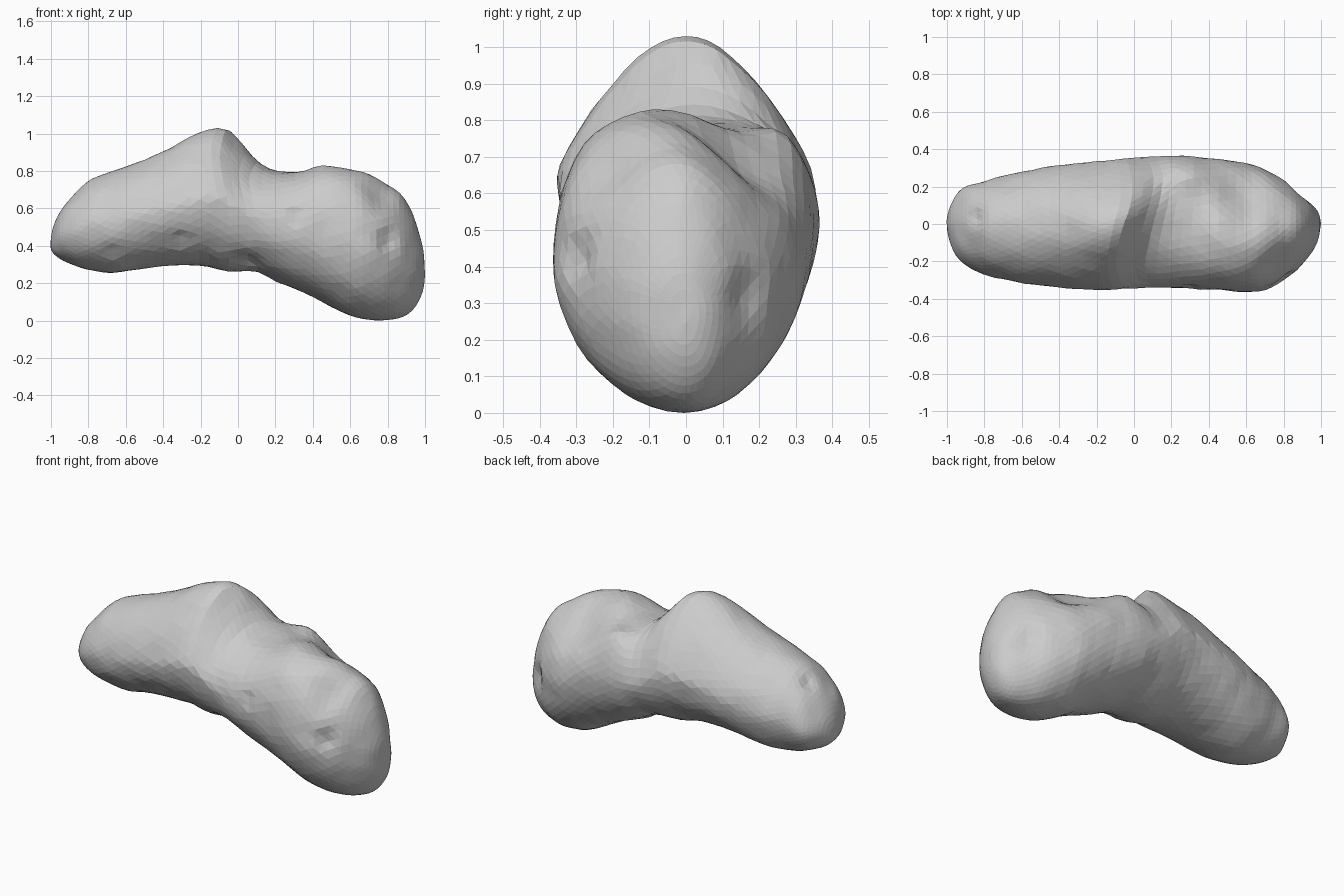
import bpy, bmesh, math
from mathutils import Vector, noise

if "Cube" in bpy.data.objects:
    bpy.data.objects.remove(bpy.data.objects["Cube"])

# Outline curves along x, read as (x, value)
TOP = [(-1, .40), (-.97, .55), (-.9, .65), (-.8, .745), (-.7, .79), (-.55, .845), (-.4, .91), (-.25, .985),
       (-.1, 1.035), (-.04, 1.01), (.03, .92), (.1, .845), (.2, .805), (.32, .80), (.46, .83), (.6, .81),
       (.7, .79), (.8, .735), (.87, .68), (.93, .58), (.97, .46), (1, .25)]
BOTTOM = [(-1, .40), (-.95, .33), (-.9, .305), (-.8, .272), (-.65, .258), (-.45, .29), (-.2, .295),
          (-.05, .265), (.1, .265), (.2, .215), (.4, .13), (.55, .05), (.65, .015), (.75, .003),
          (.85, .012), (.92, .045), (.97, .11), (1, .25)]
BACK = [(-1, 0), (-.95, .15), (-.9, .2), (-.8, .228), (-.6, .28), (-.4, .315), (-.2, .335), (0, .355),
        (.2, .362), (.4, .352), (.6, .325), (.7, .29), (.8, .235), (.9, .155), (.97, .085), (1, 0)]
FRONT = [(-1, 0), (-.95, -.17), (-.9, -.22), (-.8, -.27), (-.6, -.315), (-.4, -.34), (-.2, -.352),
         (0, -.345), (.2, -.34), (.4, -.35), (.63, -.362), (.72, -.345), (.8, -.305), (.9, -.215),
         (.97, -.12), (1, 0)]
# Sideways lean of the upper half, and how much it narrows upwards
SKEW = [(-1, 0), (-.1, 0), (.2, .01), (.4, -.05), (.6, -.08), (.75, -.05), (.9, 0), (1, 0)]
TAPER = [(-1, 0), (-.6, .1), (-.3, .25), (-.1, .38), (.05, .25), (.2, -.06), (.5, 0), (.7, .05), (1, 0)]


def angle(x):
    return math.acos(max(-1, min(1, -x)))


def curve(keys, t):
    """Smooth interpolation in angle space, which rounds the two ends."""
    p = [(angle(x), v) for x, v in keys]
    i = 0
    while i < len(p) - 2 and t > p[i + 1][0]:
        i += 1

    def slope(j):
        a, b = p[max(j - 1, 0)], p[min(j + 1, len(p) - 1)]
        return (b[1] - a[1]) / (b[0] - a[0])
    h = p[i + 1][0] - p[i][0]
    u = (t - p[i][0]) / h
    return ((2*u**3 - 3*u*u + 1) * p[i][1] + (u**3 - 2*u*u + u) * h * slope(i)
            + (3*u*u - 2*u**3) * p[i + 1][1] + (u**3 - u*u) * h * slope(i + 1))


# Dents and bumps: centre, radius, push vector
DENTS = [((.58, .17, .73), .20, (0, -.01, -.06)), ((.30, .26, .70), .15, (0, .01, .055)),
         ((.78, -.22, .70), .18, (-.02, .02, -.03)),
         ((.80, -.31, .43), .08, (-.01, .025, 0)), ((.30, -.33, .55), .06, (0, .02, 0)),
         ((-.68, -.27, .35), .07, (0, .015, .015)), ((-.85, .04, .71), .05, (0, 0, -.025)),
         ((.04, -.2, .30), .08, (0, .02, .03)), ((.90, .19, .32), .10, (-.02, -.015, 0)),
         ((-.3, -.3, .42), .06, (0, .012, .01))]


def weather(co):
    out = co.copy()
    for c, r, push in DENTS:
        d = (co - Vector(c)).length / r
        if d < 1.5:
            out += Vector(push) * math.exp(-2 * d * d)
    return out + noise.noise_vector(co * 9) * .006


# Asteroid body: egg-shaped sections lofted along x
RINGS, SIDES = 60, 44
bm = bmesh.new()
rings = []
for i in range(1, RINGS):
    t = math.pi * i / RINGS
    top, bot = curve(TOP, t), curve(BOTTOM, t)
    back, front = curve(BACK, t), curve(FRONT, t)
    skew, taper = curve(SKEW, t), curve(TAPER, t)
    mid, yc, hw, hz = (top + bot) / 2, (back + front) / 2, (back - front) / 2, (top - bot) / 2
    ring = []
    for k in range(SIDES):
        a = 2 * math.pi * (k + .5 * (i % 2)) / SIDES
        c, s = math.cos(a), math.sin(a)
        x = -math.cos(t)
        y = yc + hw * c * (1 - taper * max(s, 0)) + (skew if s > 0 else -yc * .8) * s * s
        # the ridge runs diagonally across the top
        x += .35 * y * max(s, 0) * math.exp(-(x / .22) ** 2)
        ring.append(bm.verts.new(weather(Vector((x, y, mid + hz * s)))))
    rings.append(ring)
for n, (r0, r1) in enumerate(zip(rings, rings[1:])):
    off = n % 2
    for k in range(SIDES):
        j = (k + 1) % SIDES
        if off == 0:
            bm.faces.new((r0[k], r0[j], r1[j]))
            bm.faces.new((r0[k], r1[j], r1[k]))
        else:
            bm.faces.new((r0[k], r0[j], r1[k]))
            bm.faces.new((r0[j], r1[j], r1[k]))

# Rounded tips
for ring, tip in ((rings[0], (-1, 0, .40)), (rings[-1], (1, 0, .25))):
    v = bm.verts.new(tip)
    for k in range(SIDES):
        bm.faces.new((ring[k], ring[(k + 1) % SIDES], v))
bmesh.ops.recalc_face_normals(bm, faces=bm.faces)

# Rest the rock on the ground
low = min(v.co.z for v in bm.verts)
bmesh.ops.translate(bm, verts=bm.verts, vec=(0, 0, -low))
mesh = bpy.data.meshes.new("asteroid_body")
bm.to_mesh(mesh)
bm.free()
bpy.context.collection.objects.link(bpy.data.objects.new("asteroid_body", mesh))
